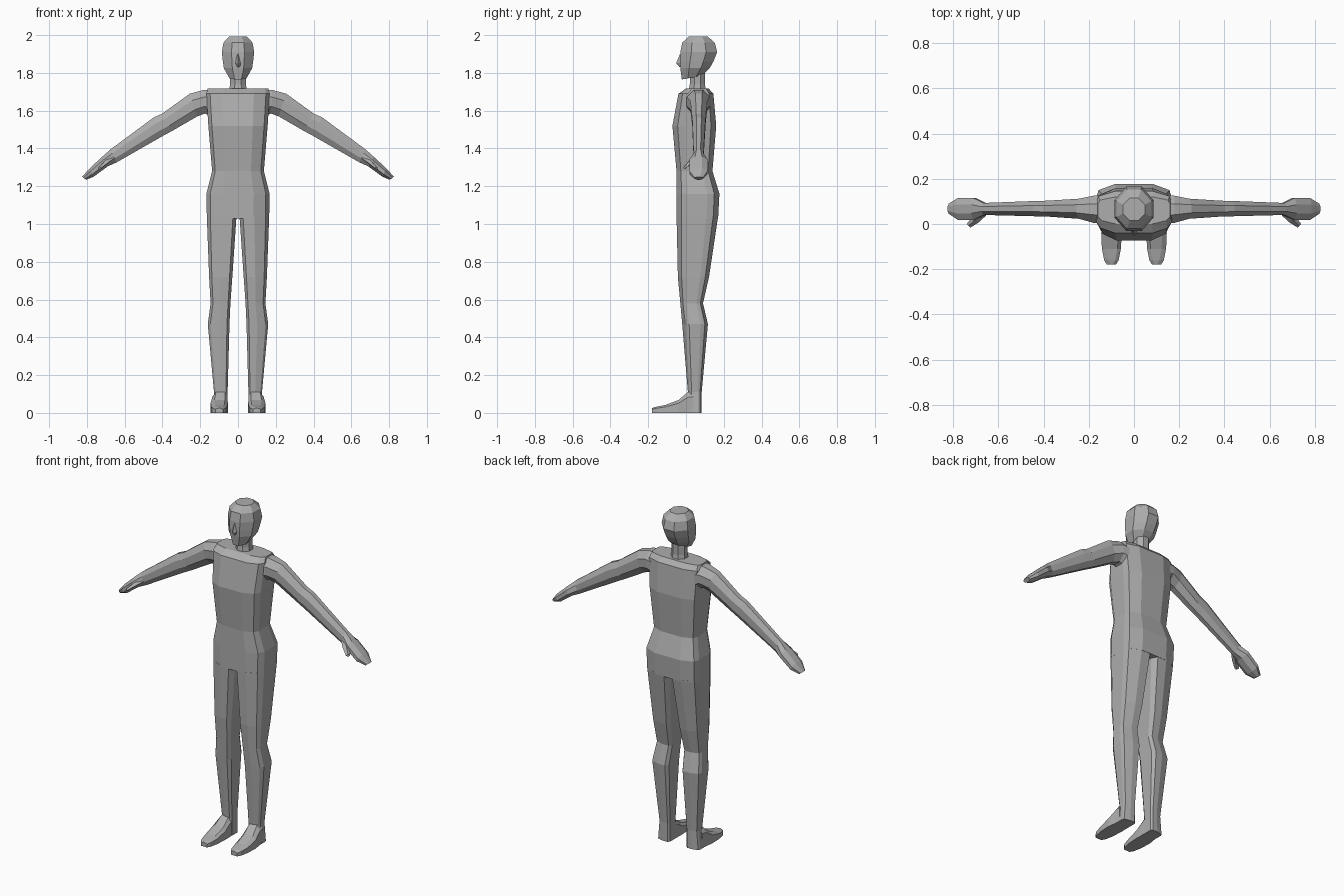
import bpy, bmesh

grey = bpy.data.materials.new("plain_grey")
grey.diffuse_color = (0.42, 0.42, 0.42, 1)


def loft(name, rings, mirror=False):
    """Skin a list of equal-length point rings and cap both ends."""
    bm = bmesh.new()
    loops = [[bm.verts.new(p) for p in ring] for ring in rings]
    n = len(loops[0])
    for a, b in zip(loops, loops[1:]):
        for i in range(n):
            j = (i + 1) % n
            bm.faces.new((a[i], a[j], b[j], b[i]))
    bm.faces.new(loops[0])
    bm.faces.new(loops[-1])
    bmesh.ops.recalc_face_normals(bm, faces=bm.faces)
    me = bpy.data.meshes.new(name)
    bm.to_mesh(me)
    bm.free()
    me.materials.append(grey)
    ob = bpy.data.objects.new(name, me)
    bpy.context.collection.objects.link(ob)
    if mirror:
        ob.modifiers.new("mirror", 'MIRROR')
    return ob


# Outer half of the body section: (fraction of width, fraction of depth)
SIDE = [(.5, 0), (.88, .12), (1, .27), (1, .72), (.94, .88), (.5, 1)]
INNER = [(.12, 1), (0, .85), (0, .15), (.12, 0)]
OCT = [(.3, 0), (.7, 0), (1, .3), (1, .7), (.7, 1), (.3, 1), (0, .7), (0, .3)]


def body_ring(z, w, yf, yb):
    half = [(u * w, yf + v * (yb - yf), z) for u, v in SIDE]
    return half + [(-x, y, z) for x, y, z in reversed(half)]


def leg_ring(z, xi, xo, yf, yb):
    return [(xi + u * (xo - xi), yf + v * (yb - yf), z) for u, v in SIDE + INNER]


def arm_ring(xt, zt, xb, zb, yf, yb):
    return [(xb + v * (xt - xb), yf + u * (yb - yf), zb + v * (zt - zb)) for u, v in OCT]


def head_ring(z, w, yf, yb, tilt=0):
    return [((2 * u - 1) * w, yf + v * (yb - yf), z + tilt * (v - .5)) for u, v in OCT]


# Torso, from crotch to shoulders
loft("torso", [body_ring(*r) for r in [
    (1.03, .165, -.05, .17), (1.16, .167, -.05, .177), (1.28, .137, -.05, .14),
    (1.52, .157, -.072, .16), (1.69, .168, -.04, .145), (1.717, .16, 0, .12)]])

# Legs
loft("leg", [leg_ring(*r) for r in [
    (1.04, .008, .165, -.05, .17), (.72, .03, .153, -.043, .122), (.58, .04, .145, -.03, .09),
    (.47, .045, .16, -.02, .116), (.11, .055, .127, .01, .083), (0, .055, .137, .01, .083)]], True)

# Feet: sections along y, flat sole (y, top height, inner x, outer x)
loft("foot", [[(xi, y, 0), (xo, y, 0), (xo, y, h * .75), (xo - .02, y, h), (xi + .015, y, h), (xi, y, h * .75)]
              for y, h, xi, xo in [
    (.04, .115, .057, .135), (.01, .11, .055, .137), (-.04, .068, .054, .145),
    (-.11, .042, .058, .142), (-.16, .032, .068, .132), (-.18, .026, .08, .12)]], True)

# Arms with flat mitten hands
loft("arm", [arm_ring(*r) for r in [
    (.13, 1.71, .14, 1.57, 0, .13), (.18, 1.71, .175, 1.585, .005, .125),
    (.255, 1.69, .215, 1.57, .023, .112), (.40, 1.585, .35, 1.492, .033, .103),
    (.445, 1.565, .40, 1.465, .034, .102), (.675, 1.395, .645, 1.325, .04, .093),
    (.72, 1.355, .69, 1.305, .018, .115), (.785, 1.295, .765, 1.25, .018, .115),
    (.825, 1.25, .805, 1.234, .045, .09)]], True)

# Thumbs
loft("thumb", [[(x - s, y - s, z), (x, y, z - s), (x + s, y + s, z), (x, y, z + s)]
               for x, y, z, s in [(.665, .05, 1.35, .012), (.70, .02, 1.325, .013),
                                  (.732, -.008, 1.297, .008)]], True)

# Neck and head
loft("neck", [head_ring(*r) for r in [(1.68, .05, .01, .11), (1.74, .042, .02, .1), (1.84, .042, .02, .1)]])
loft("head", [head_ring(*r) for r in [
    (1.775, .045, -.022, .085, .02), (1.825, .075, -.03, .125), (1.86, .08, -.032, .145),
    (1.91, .086, -.03, .165), (1.96, .077, -.02, .152), (1.992, .048, .015, .115)]])

# Nose wedge
loft("nose", [[(-w, -.02, z), (0, y, z), (w, -.02, z)] for z, w, y in [
    (1.9, .012, -.032), (1.852, .022, -.052), (1.83, .018, -.034)]])
